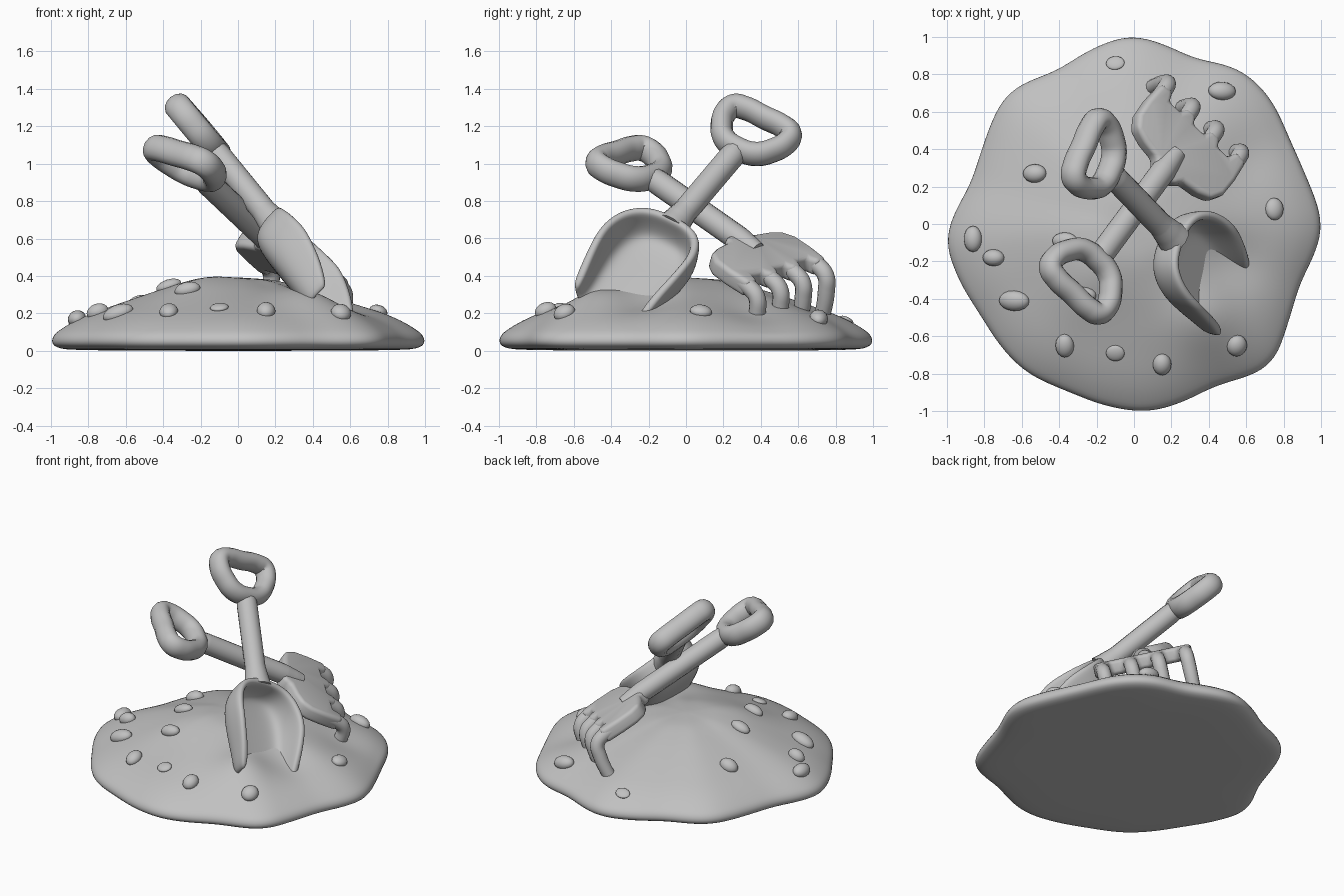
import bpy, bmesh, math
from mathutils import Vector, Matrix

if "Cube" in bpy.data.objects:
    bpy.data.objects.remove(bpy.data.objects["Cube"])

grey = bpy.data.materials.new("sand_grey")
grey.diffuse_color = (0.53, 0.53, 0.53, 1)
grey.use_nodes = True
grey.node_tree.nodes["Principled BSDF"].inputs["Base Color"].default_value = grey.diffuse_color


def make_object(name, bm, frame=Matrix(), subsurf=0, solid=0, bevel=0):
    bmesh.ops.recalc_face_normals(bm, faces=bm.faces)
    mesh = bpy.data.meshes.new(name)
    bm.to_mesh(mesh)
    bm.free()
    mesh.materials.append(grey)
    for p in mesh.polygons:
        p.use_smooth = True
    ob = bpy.data.objects.new(name, mesh)
    bpy.context.collection.objects.link(ob)
    ob.matrix_world = frame
    if solid:
        m = ob.modifiers.new("thickness", 'SOLIDIFY')
        m.thickness, m.offset = solid, 0
    if bevel:
        m = ob.modifiers.new("round", 'BEVEL')
        m.width, m.segments, m.limit_method = bevel, 4, 'ANGLE'
    if subsurf:
        m = ob.modifiers.new("smooth", 'SUBSURF')
        m.levels = m.render_levels = subsurf
    return ob


def tube(name, points, radius, frame, closed=False, radii=None):
    cu = bpy.data.curves.new(name, 'CURVE')
    cu.dimensions = '3D'
    cu.bevel_depth, cu.bevel_resolution = radius, 5
    cu.resolution_u, cu.use_fill_caps = 8, True
    sp = cu.splines.new('BEZIER')
    sp.bezier_points.add(len(points) - 1)
    for i, (bp, p) in enumerate(zip(sp.bezier_points, points)):
        bp.co = p
        bp.handle_left_type = bp.handle_right_type = 'AUTO'
        bp.radius = radii[i] if radii else 1
    sp.use_cyclic_u = closed
    sp.use_smooth = True
    cu.materials.append(grey)
    ob = bpy.data.objects.new(name, cu)
    bpy.context.collection.objects.link(ob)
    ob.matrix_world = frame
    return ob


def interp(table, x):
    for (a, u), (b, v) in zip(table, table[1:]):
        if x <= b:
            return u + (v - u) * max(0, (x - a) / (b - a))
    return table[-1][1]


# --- sand mound: wavy outline, domed profile, soft lumps
outline = [(1, -.02), (.9, .27), (.82, .45), (.705, .69), (.56, .82), (.32, .87), (-.02, 1),
           (-.4, .81), (-.67, .695), (-.8, .4), (-.86, .21), (-1, -.08), (-.81, -.48),
           (-.585, -.775), (-.345, -.885), (.08, -.995), (.43, -.85), (.73, -.75), (.81, -.53), (.87, -.32)]
polar = sorted((math.atan2(y, x), math.hypot(x, y)) for x, y in outline)
polar = ([(a - math.tau, r) for a, r in polar] + polar + [(a + math.tau, r) for a, r in polar])
lumps = [(.37, -.52, .06, .13), (.5, -.2, -.035, .13), (-.22, -.25, .03, .15), (.6, .36, -.03, .13)]
dome = [(0, .39), (.2, .38), (.4, .328), (.6, .265), (.8, .195), (.9, .148), (.96, .108), (1, .055)]


def rim_radius(a):
    return 1.012 * sum(interp(polar, a + k * .022) for k in range(-4, 5)) / 9


def height(x, y):
    a = math.atan2(y, x)
    t = min(1, math.hypot(x, y) / rim_radius(a))
    z = sum(interp(dome, max(0, min(1, t + k * .03))) for k in (-1, 0, 1)) / 3 if t < .94 else interp(dome, t)
    return z + sum(h * math.exp(-((x - u) ** 2 + (y - v) ** 2) / (2 * s * s)) for u, v, h, s in lumps)


bm = bmesh.new()
N = 96
rings = [(k / 16, None) for k in range(1, 15)] + [(.92, None), (.96, None), (.988, .085), (1, .052),
                                                  (.988, .026), (.95, .012), (.9, .004), (.5, 0)]
prev = None
for t, z in rings:
    ring = []
    for i in range(N):
        a = i * math.tau / N - math.pi
        r = t * rim_radius(a)
        x, y = r * math.cos(a), r * math.sin(a)
        ring.append(bm.verts.new((x, y, height(x, y) if z is None else z)))
    if prev:
        for i in range(N):
            j = (i + 1) % N
            bm.faces.new((prev[i], prev[j], ring[j], ring[i]))
    else:
        top = bm.verts.new((0, 0, height(0, 0)))
        for i in range(N):
            bm.faces.new((top, ring[i], ring[(i + 1) % N]))
    prev = ring
bm.faces.new(prev)
make_object("sand_mound", bm, subsurf=1)

# --- pebbles half sunk in the sand: x, y, half length, half width, height
pebbles = [(-.1, .86, .05, .04, .015), (.47, .71, .075, .05, .045), (-.53, .27, .065, .05, .045),
           (-.86, -.08, .05, .07, .045), (-.75, -.18, .06, .045, .045), (-.64, -.41, .085, .055, .045),
           (-.37, -.09, .07, .045, .035), (-.27, -.38, .07, .045, .04), (-.37, -.65, .05, .065, .04),
           (-.1, -.69, .05, .045, .02), (.15, -.75, .05, .06, .045), (.55, -.65, .055, .06, .045),
           (.75, .08, .05, .06, .035)]
for x, y, a, b, c in pebbles:
    bm = bmesh.new()
    bmesh.ops.create_uvsphere(bm, u_segments=16, v_segments=10, radius=1)
    e = .05
    n = Vector((height(x - e, y) - height(x + e, y), height(x, y - e) - height(x, y + e), 2 * e))
    tilt = Vector((0, 0, 1)).rotation_difference(n).to_matrix().to_4x4()
    make_object("pebble", bm, Matrix.Translation((x, y, height(x, y) + .004)) @ tilt
                @ Matrix.Diagonal((a, b, c, 1)))


# --- shared tool frame: x across, y up the shaft (grip centre at 1.42), z to the working side
def tool_frame(grip, down, across):
    y = -Vector(down).normalized()
    x = Vector(across)
    x = (x - y * x.dot(y)).normalized()
    z = x.cross(y)
    m = Matrix((x, y, z)).transposed().to_4x4()
    m.translation = Vector(grip) - y * 1.42
    return m


def handle(prefix, frame, end, flare):
    half = [(.1, 1.255), (.16, 1.32), (.195, 1.41), (.182, 1.47), (.12, 1.492)]
    loop = [(0, 1.235)] + half + [(0, 1.492)] + [(-x, y) for x, y in reversed(half)]
    tube(prefix + "_grip", [(x, y, 0) for x, y in loop], .06, frame @ Matrix.Diagonal((1, 1, 1.22, 1)), True)
    ys = [1.24, 1.17, 1.1, end + .14, end + .06, end]
    tube(prefix + "_shaft", [(0, y, 0) for y in ys], .068, frame, radii=[.9, 1, 1, 1, (1 + flare) / 2, flare])


# --- shovel
sf = tool_frame((-.23, .38, 1.2), (.53, -.55, -.65), (.35, .8, -.4))
handle("shovel", sf, .58, 1.35)
right = [(.205, -.04), (.225, .1), (.243, .2), (.255, .3), (.25, .4), (.222, .49), (.165, .56), (.085, .59)]
edge = right + [(0, .595)] + [(-x, y) for x, y in reversed(right)]
wall = [(0, 0), (.35, .005), (.68, .04), (.87, .18), (.95, .45), (.98, .75), (1, 1)]
bm = bmesh.new()
prev = None
for x, y in edge:
    qy = min(y, .33)
    rim = interp([(-.04, .01), (.12, .08), (.3, .118), (.45, .105), (.6, .075)], y)
    floor = -.132
    row = [bm.verts.new((x * f, qy + (y - qy) * f, floor + (rim - floor) * h)) for f, h in wall]
    if prev:
        for i in range(len(wall) - 1):
            bm.faces.new((prev[i], prev[i + 1], row[i + 1], row[i]))
    prev = row
bmesh.ops.remove_doubles(bm, verts=bm.verts, dist=.0005)
bmesh.ops.dissolve_degenerate(bm, edges=bm.edges, dist=.0005)
make_object("shovel_scoop", bm, sf, subsurf=2, solid=.05)

# --- rake
rf = tool_frame((-.29, -.32, 1.02), (.518, .70, -.49), (.711, -.672, -.207))
handle("rake", rf, .42, .75)
half = [(.07, .58), (.1, .535), (.2, .52), (.28, .49), (.32, .42), (.325, .31), (.315, .18), (.24, .17),
        (.22, .23), (.14, .23), (.12, .18), (.06, .18), (.04, .23)]
plate = half + [(-x, y) for x, y in reversed(half)]
bm = bmesh.new()
face = bm.faces.new([bm.verts.new((x + .02, y, -.03)) for x, y in plate])
up = bmesh.ops.extrude_face_region(bm, geom=[face])
bmesh.ops.translate(bm, vec=(0, 0, .1), verts=[g for g in up["geom"] if isinstance(g, bmesh.types.BMVert)])
make_object("rake_plate", bm, rf, bevel=.035)

# four bent tines
for x in (-.255, -.07, .11, .295):
    tube("rake_tine", [(x, .3, .02), (x, .19, .02), (x, .125, .045), (x, .095, .12), (x, .07, .32)],
         .046, rf, radii=[1, 1, 1, 1, .9])
